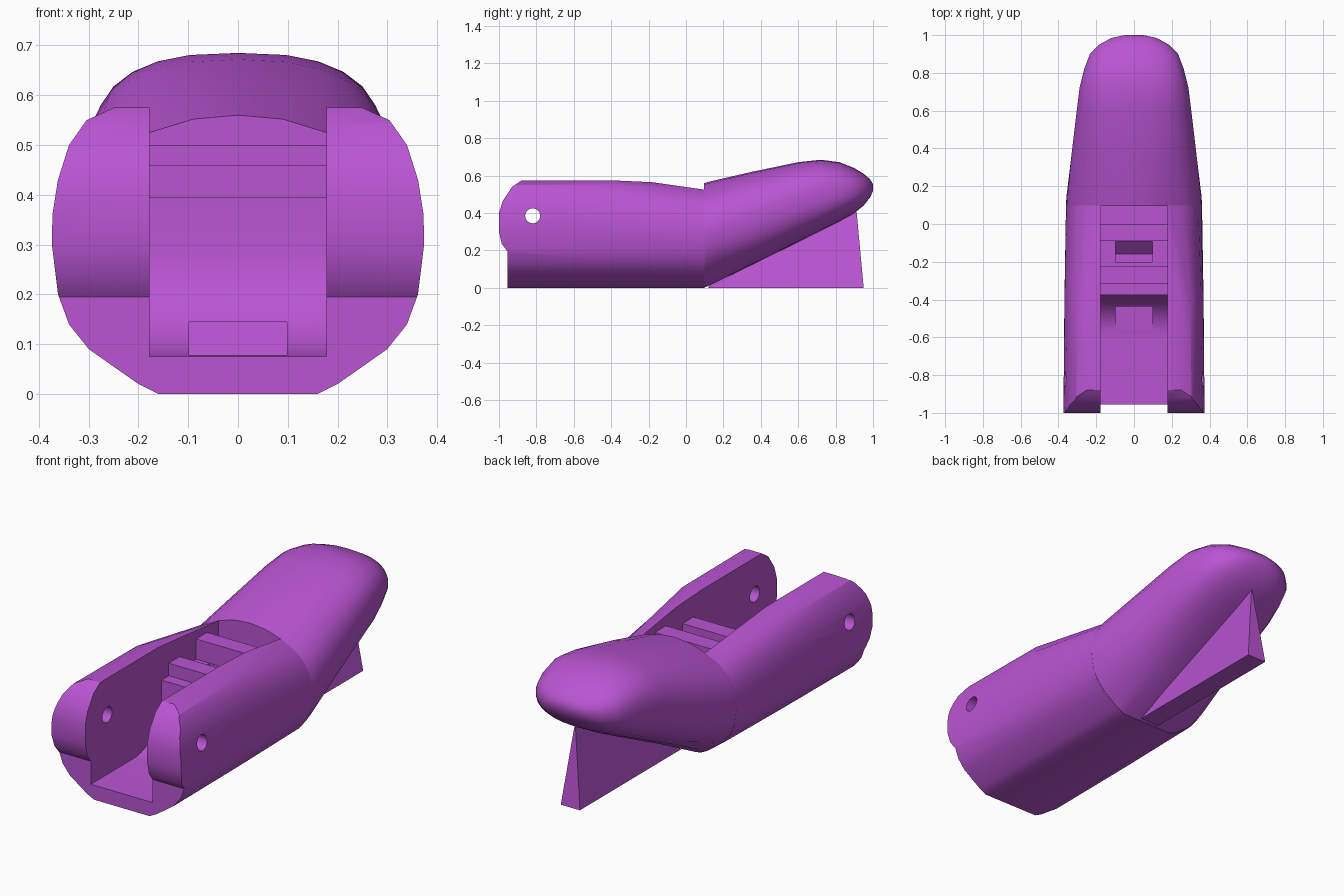
import bpy, bmesh, math

if "Cube" in bpy.data.objects:
    bpy.data.objects.remove(bpy.data.objects["Cube"])

purple = bpy.data.materials.new("orchid_purple")
purple.diffuse_color = (0.49, 0.09, 0.65, 1)
purple.use_nodes = True
purple.node_tree.nodes["Principled BSDF"].inputs["Base Color"].default_value = purple.diffuse_color


def make_object(name, verts, faces):
    mesh = bpy.data.meshes.new(name)
    mesh.from_pydata(verts, [], faces)
    bm = bmesh.new()
    bm.from_mesh(mesh)
    bmesh.ops.remove_doubles(bm, verts=bm.verts, dist=1e-5)
    bmesh.ops.recalc_face_normals(bm, faces=bm.faces)
    bm.to_mesh(mesh)
    bm.free()
    mesh.materials.append(purple)
    obj = bpy.data.objects.new(name, mesh)
    bpy.context.collection.objects.link(obj)
    return obj


def loft(name, rings):
    """Skin mirrored half sections; each ring is (y, [(x, z), ...]) from bottom to top."""
    verts, faces = [], []
    for y, half in rings:
        full = half + [(-x, z) for x, z in reversed(half[1:-1])]
        verts += [(x, y, z) for x, z in full]
    n = len(verts) // len(rings)
    for r in range(len(rings) - 1):
        for i in range(n):
            j = (i + 1) % n
            faces.append((r*n + i, r*n + j, (r+1)*n + j, (r+1)*n + i))
    faces.append(tuple(range(n)))
    faces.append(tuple(range(len(verts) - n, len(verts))))
    return make_object(name, verts, faces)


def prism(name, profile, w):
    """Extrude a (y, z) profile from x = -w to x = w."""
    n = len(profile)
    verts = [(s * w, y, z) for s in (-1, 1) for y, z in profile]
    faces = [tuple(range(n)), tuple(range(n, 2 * n))]
    faces += [(i, (i+1) % n, n + (i+1) % n, n + i) for i in range(n)]
    return make_object(name, verts, faces)


def boolean(obj, cutter, operation):
    mod = obj.modifiers.new("cut", 'BOOLEAN')
    mod.operation, mod.object, mod.solver = operation, cutter, 'EXACT'
    bpy.context.view_layer.objects.active = obj
    bpy.ops.object.modifier_apply(modifier=mod.name)
    bpy.data.objects.remove(cutter)


def smooth(obj, angle):
    bpy.ops.object.select_all(action='DESELECT')
    obj.select_set(True)
    bpy.context.view_layer.objects.active = obj
    bpy.ops.object.shade_smooth_by_angle(angle=math.radians(angle))


# Half sections of the body: knuckle end and joint with the tip
front = [(0, 0), (.16, 0), (.2, .02), (.3, .09), (.34, .14), (.362, .2), (.374, .3),
         (.373, .36), (.362, .43), (.34, .5), (.305, .55), (.25, .575), (.09, .575), (0, .575)]
back = [(0, 0), (.15, 0), (.19, .02), (.28, .085), (.325, .14), (.35, .2), (.36, .28),
        (.355, .33), (.34, .39), (.31, .44), (.26, .485), (.178, .525), (.09, .552), (0, .56)]
middle = [(x * .985, z) for x, z in front]
body = loft("finger_body", [(-1.05, front), (-.4, middle), (.1, back)])

# Rounded prong ends, stepped back below
boolean(body, prism("knuckle_outline", [
    (-.955, -.1), (-.955, .195), (-.985, .235), (-1, .3), (-1, .4), (-.98, .465),
    (-.93, .54), (-.87, .58), (-.87, .8), (.4, .8), (.4, -.1)], .6), 'INTERSECT')

# Central slot with curved ramp and two cross bars
arc = [(-.6 + .225 * math.sin(a), .3 - .225 * math.cos(a))
       for a in (math.pi / 2 * i / 12 for i in range(13))]
boolean(body, prism("slot_cutter", [(-1.2, .075)] + arc + [
    (-.375, .395), (-.315, .395), (-.315, .46), (-.225, .46), (-.225, .395),
    (-.09, .395), (-.09, .5), (0, .5), (0, .395), (.2, .395), (.2, .8), (-1.2, .8)],
    .178), 'DIFFERENCE')

# Cord tunnel from the ramp up to the floor between the bars
boolean(body, prism("tunnel_cutter", [
    (-.6, .079), (-.16, .079), (-.092, .145), (-.092, .43), (-.2, .43),
    (-.2, .145), (-.6, .145)], .098), 'DIFFERENCE')

# Pin hole through both prongs
circle = [(-.82 + .04 * math.cos(math.tau * i / 24), .385 + .04 * math.sin(math.tau * i / 24))
          for i in range(24)]
boolean(body, prism("pin_cutter", circle, .6), 'DIFFERENCE')
smooth(body, 30)


# Fingertip: rounded sections that rise and taper to a blunt nose
def rounded(hw, zb, zt, p=2.6):
    pts = []
    for i in range(14):
        a = math.pi * (i / 13 - .5)
        c, s = max(math.cos(a), 0), math.sin(a)
        pts.append((hw * c ** (2 / p) if 0 < i < 13 else 0,
                    (zb + zt) / 2 + (zt - zb) / 2 * math.copysign(abs(s) ** (2 / p), s)))
    return pts


tip_rings = [(.095, back), (.14, [(x * .995, .02 + z * .985) for x, z in back])]
for y, hw, zb, zt, p in [
        (.35, .335, .12, .62, 2.3), (.6, .305, .245, .672, 2.5), (.72, .29, .305, .685, 2.6),
        (.82, .265, .355, .672, 2.5), (.9, .235, .4, .64, 2.4), (.95, .185, .44, .61, 2.3),
        (.985, .12, .485, .58, 2.2), (1, .05, .52, .555, 2)]:
    tip_rings.append((y, rounded(hw, zb, zt, p)))
smooth(loft("fingertip", tip_rings), 40)

# Wedge-shaped support fin under the tip
make_object("support_fin",
            [(-.055, .12, 0), (.055, .12, 0), (.055, .95, 0), (-.055, .95, 0),
             (0, .12, .01), (0, .91, .43)],
            [(0, 1, 2, 3), (0, 4, 1), (1, 4, 5, 2), (2, 5, 3), (3, 5, 4, 0)])
